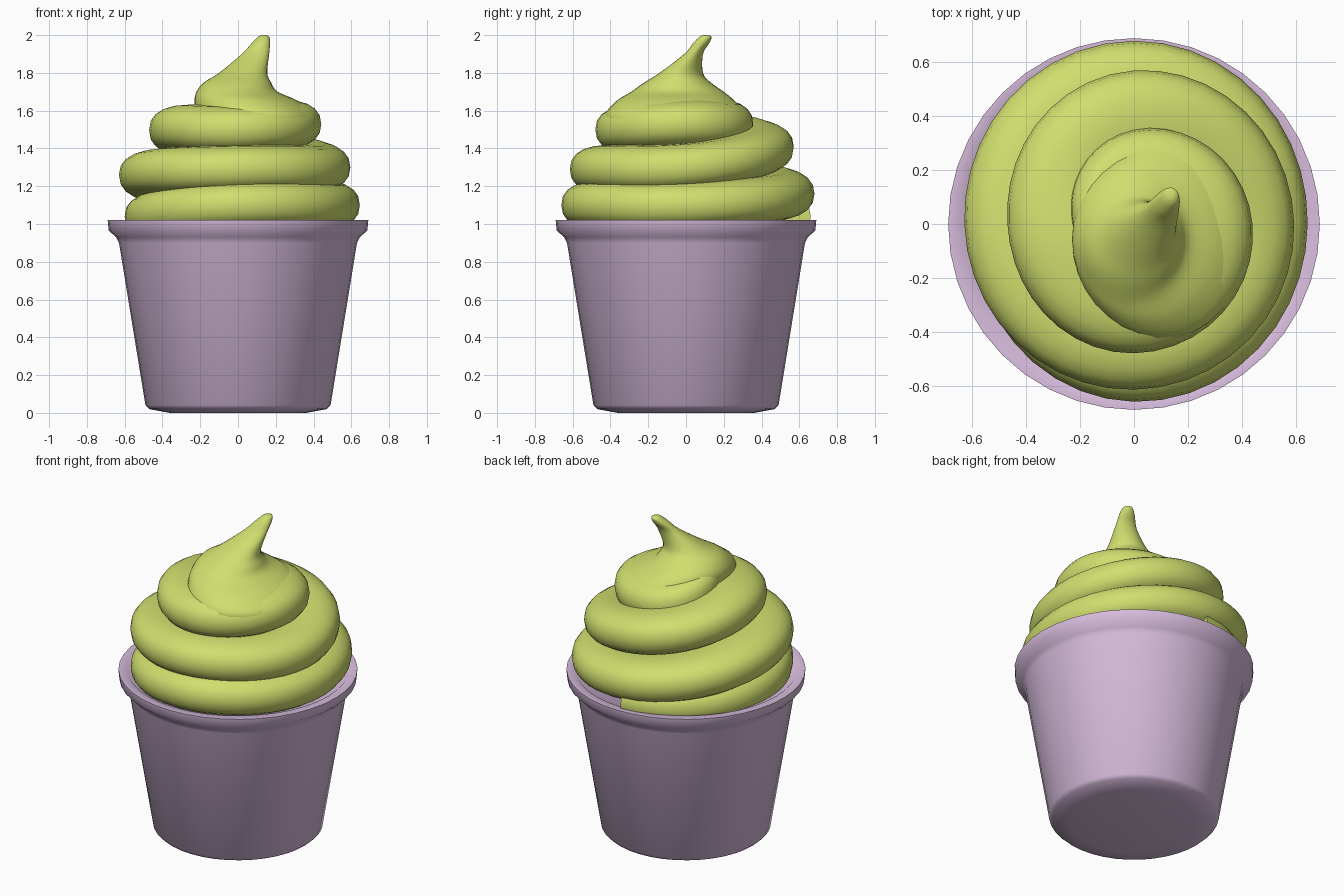
import bpy, math
from mathutils import Vector

cube = bpy.data.objects.get("Cube")
if cube:
    bpy.data.objects.remove(cube)


def material(name, rgb):
    mat = bpy.data.materials.new(name)
    mat.use_nodes = True
    colour = (*rgb, 1)
    mat.diffuse_color = colour
    mat.node_tree.nodes["Principled BSDF"].inputs["Base Color"].default_value = colour
    return mat


def spline(keys, steps):
    """Smooth samples through the key tuples (Catmull-Rom)."""
    keys = [Vector(k) for k in keys]
    out = []
    for i in range(len(keys) - 1):
        a, b, c, d = keys[max(i - 1, 0)], keys[i], keys[i + 1], keys[min(i + 2, len(keys) - 1)]
        for s in range(steps):
            t = s / steps
            out.append(b + (c - a) * (t / 2) + (a * 2 - b * 5 + c * 4 - d) * (t * t / 2)
                       + (b * 3 - a - c * 3 + d) * (t ** 3 / 2))
    return out + [keys[-1]]


def skin(name, rings, mat, angle):
    """Join equal rings of points into a closed, smooth surface."""
    n = len(rings[0])
    verts = [p for ring in rings for p in ring]
    faces = [(i * n + j, i * n + (j + 1) % n, (i + 1) * n + (j + 1) % n, (i + 1) * n + j)
             for i in range(len(rings) - 1) for j in range(n)]
    faces.append(tuple(reversed(range(n))))
    faces.append(tuple(range(len(verts) - n, len(verts))))
    mesh = bpy.data.meshes.new(name)
    mesh.from_pydata(verts, [], faces)
    mesh.materials.append(mat)
    obj = bpy.data.objects.new(name, mesh)
    bpy.context.collection.objects.link(obj)
    bpy.ops.object.select_all(action='DESELECT')
    bpy.context.view_layer.objects.active = obj
    obj.select_set(True)
    bpy.ops.object.mode_set(mode='EDIT')
    bpy.ops.mesh.select_all(action='SELECT')
    bpy.ops.mesh.normals_make_consistent(inside=False)
    bpy.ops.object.mode_set(mode='OBJECT')
    bpy.ops.object.shade_smooth_by_angle(angle=math.radians(angle))
    return obj


def ellipse(cx, cy, z, rx, ry, n):
    return [(cx + rx * math.cos(math.tau * j / n), cy + ry * math.sin(math.tau * j / n), z)
            for j in range(n)]


lilac = material("lilac cup", (0.69, 0.51, 0.73))
lime = material("lime cream", (0.63, 0.73, 0.156))

# Cup: tapered wall with a flared rim, as (radius, height)
cup_profile = [(0.36, 0), (0.47, 0.02), (0.49, 0.04), (0.63, 0.9), (0.645, 0.93),
               (0.685, 0.965), (0.69, 1.02), (0.64, 1.02), (0.62, 1)]
skin("cup", [ellipse(0, 0, z, r, r, 40) for r, z in cup_profile], lilac, 50)

# Cream coil: one key per quarter turn, as (outer radius, middle height)
coil_keys = [(0.66, 1.04), (0.6, 1.04), (0.66, 1.1), (0.645, 1.1), (0.68, 1.16),
             (0.63, 1.26), (0.615, 1.29), (0.595, 1.3), (0.57, 1.41), (0.47, 1.5),
             (0.48, 1.5), (0.44, 1.53), (0.35, 1.53), (0.23, 1.6), (0.22, 1.58)]
QUARTER = 10
SIDES = 20
HALF_WIDTH, HALF_HEIGHT = 0.2, 0.127


def rounded(value):
    # Slightly squared-off circle
    return math.copysign(abs(value) ** 0.85, value)


coil = []
for i, (outer, height) in enumerate(spline(coil_keys, QUARTER)):
    turn = math.pi / 2 * (i / QUARTER + 1)
    width = min(HALF_WIDTH, outer * 0.5)
    ring = []
    for j in range(SIDES):
        a = math.tau * j / SIDES
        r = outer - width + width * rounded(math.cos(a))
        ring.append((r * math.cos(turn), r * math.sin(turn),
                     height + HALF_HEIGHT * rounded(math.sin(a))))
    coil.append(ring)
skin("cream_coil", coil, lime, 60)

# Cream peak: leaning stack of rings, as (height, x low, x high, y low, y high)
peak_keys = [(1.48, -0.16, 0.4, -0.38, 0.31), (1.57, -0.22, 0.42, -0.43, 0.33),
             (1.65, -0.23, 0.32, -0.37, 0.26), (1.7, -0.22, 0.21, -0.29, 0.2),
             (1.75, -0.18, 0.175, -0.22, 0.13), (1.8, -0.1, 0.155, -0.14, 0.09),
             (1.9, 0.02, 0.165, -0.01, 0.09), (1.96, 0.075, 0.17, 0.04, 0.125),
             (1.99, 0.105, 0.165, 0.07, 0.135), (2, 0.125, 0.15, 0.09, 0.12)]
peak = [ellipse((x0 + x1) / 2, (y0 + y1) / 2, z, (x1 - x0) / 2, (y1 - y0) / 2, 32)
        for z, x0, x1, y0, y1 in spline(peak_keys, 4)]
skin("cream_peak", peak, lime, 60)
